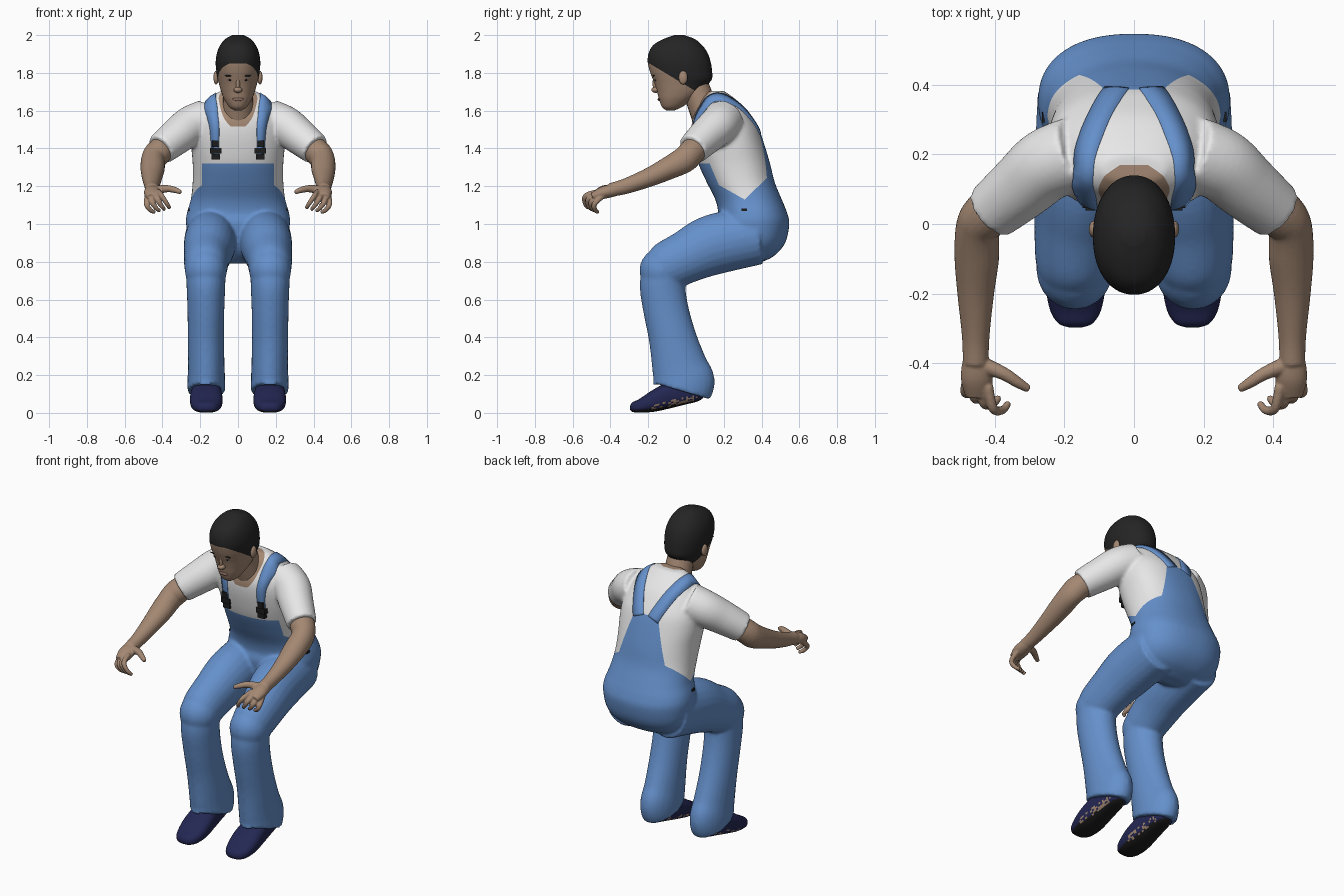
import bpy, bmesh, math, random
from mathutils import Vector as V, Matrix
from mathutils.bvhtree import BVHTree

if "Cube" in bpy.data.objects:
    bpy.data.objects.remove(bpy.data.objects["Cube"])

random.seed(4)


def mat(name, r, g, b):
    m = bpy.data.materials.new(name)
    m.diffuse_color = (r, g, b, 1)
    m.use_nodes = True
    m.node_tree.nodes["Principled BSDF"].inputs["Base Color"].default_value = m.diffuse_color
    return m


DENIM = mat("denim blue", .13, .28, .6)
WHITE = mat("shirt white", .8, .8, .8)
SKIN = mat("skin", .37, .245, .17)
HAIR = mat("hair black", .018, .018, .018)
NAVY = mat("shoe navy", .017, .02, .085)
SOLE = mat("sole black", .012, .012, .012)
LIPS = mat("lips brown", .28, .16, .12)


# ---- helpers
def resample(rows, k=6):
    """Catmull-Rom through rows of numbers."""
    r = [V(q) for q in rows]
    out = []
    for i in range(len(r) - 1):
        a, b, c, d = r[max(i - 1, 0)], r[i], r[i + 1], r[min(i + 2, len(r) - 1)]
        for j in range(k):
            t = j / k
            out.append(b + (c - a) * (t / 2) + (a * 2 - b * 5 + c * 4 - d) * (t * t / 2)
                       + (b * 3 - a - c * 3 + d) * (t ** 3 / 2))
    return out + [r[-1]]


def ring(c, u, v, p=2, n=40):
    pts = []
    for i in range(n):
        a = 2 * math.pi * i / n
        cs, sn = math.cos(a), math.sin(a)
        pts.append(c + u * math.copysign(abs(cs) ** (2 / p), cs) + v * math.copysign(abs(sn) ** (2 / p), sn))
    return pts


def skin(bm, rings):
    vs = [[bm.verts.new(p) for p in r] for r in rings]
    n = len(vs[0])
    for a, b in zip(vs, vs[1:]):
        for i in range(n):
            bm.faces.new((a[i], a[(i + 1) % n], b[(i + 1) % n], b[i]))
    bm.faces.new(vs[0])
    bm.faces.new(vs[-1])


def tube(bm, rows, s=1, ref=(0, 0, 1)):
    """rows: x, y, z, radius along ref, other radius"""
    rows = resample([(*q, q[3]) if len(q) == 4 else q for q in rows])
    cs = [V((q[0] * s, q[1], q[2])) for q in rows]
    rings = []
    for i, q in enumerate(rows):
        t = (cs[min(i + 1, len(cs) - 1)] - cs[max(i - 1, 0)]).normalized()
        u = V(ref)
        u = (u - t * u.dot(t)).normalized()
        rings.append(ring(cs[i], u * q[3], t.cross(u) * q[4], n=24))
    skin(bm, rings)


def stack(bm, rows, p):
    """rows: z, y front, y back, half width"""
    skin(bm, [ring(V((0, (f + b) / 2, z)), V((w, 0, 0)), V((0, (b - f) / 2, 0)), p, 56)
              for z, f, b, w in (tuple(q) for q in resample(rows))])


def ball(bm, loc, scale):
    bmesh.ops.create_uvsphere(bm, u_segments=20, v_segments=12, radius=1,
                              matrix=Matrix.Translation(loc) @ Matrix.Diagonal((*scale, 1)))


def box(bm, loc, scale):
    bmesh.ops.create_cube(bm, size=1, matrix=Matrix.Translation(loc) @ Matrix.Diagonal((*scale, 1)))


def finish(name, bm, mats, rule=None, planes=(), voxel=0, relax=0, smooth=True):
    bmesh.ops.recalc_face_normals(bm, faces=bm.faces)
    me = bpy.data.meshes.new(name)
    bm.to_mesh(me)
    ob = bpy.data.objects.new(name, me)
    bpy.context.collection.objects.link(ob)
    if voxel:
        m = ob.modifiers.new("blend", 'REMESH')
        m.mode, m.voxel_size = 'VOXEL', voxel
        m = ob.modifiers.new("relax", 'SMOOTH')
        m.factor, m.iterations = .5, relax
        dg = bpy.context.evaluated_depsgraph_get()
        me = bpy.data.meshes.new_from_object(ob.evaluated_get(dg))
        ob.modifiers.clear()
        ob.data = me
    for m in mats:
        me.materials.append(m)
    bm.clear()
    bm.from_mesh(me)
    for n, d in planes:          # cut clean colour borders: n.p + d = 0
        n = V(n)
        bmesh.ops.bisect_plane(bm, geom=bm.verts[:] + bm.edges[:] + bm.faces[:], dist=1e-5,
                               plane_co=n * (-d / n.length_squared), plane_no=n)
    bm.normal_update()
    for f in bm.faces:
        f.smooth = smooth
        f.material_index = rule(f.calc_center_median(), f.normal) if rule else 0
    bm.to_mesh(me)
    tree = BVHTree.FromBMesh(bm)
    bm.free()
    return tree


# ---- clothing: torso, sleeves and trouser legs blended into one surface
bm = bmesh.new()
stack(bm, [(.79, .3, .38, .08), (.83, .22, .465, .2), (.9, .18, .525, .255), (1, .16, .547, .275),
           (1.06, .17, .535, .27), (1.13, .155, .507, .25), (1.22, .11, .47, .24), (1.32, .065, .445, .24),
           (1.42, .04, .415, .248), (1.5, .03, .387, .245), (1.56, .035, .352, .225), (1.62, .06, .308, .19),
           (1.67, .085, .25, .15), (1.705, .12, .2, .09)], 2.3)
for s in (1, -1):
    tube(bm, [(.17, .2, 1.55, .11), (.25, .17, 1.52, .105), (.32, .11, 1.467, .097), (.41, .035, 1.395, .084)], s)
    tube(bm, [(.14, .38, .94, .137, .155), (.15, .15, .892, .137, .16), (.165, 0, .825, .122, .14),
              (.17, -.11, .772, .113, .128), (.17, -.165, .745, .095, .095)], s, (1, 0, 0))
    tube(bm, [(.17, -.115, .78, .108, .11), (.17, -.125, .68, .103, .12), (.17, -.107, .55, .098, .12),
              (.17, -.072, .4, .096, .126), (.168, -.035, .25, .097, .147), (.168, -.012, .165, .1, .164),
              (.168, -.022, .115, .1, .15)], s, (1, 0, 0))
    ball(bm, (.17 * s, -.127, .755), (.112, .12, .118))


def clothes(c, n):
    x, y, z = abs(c.x), c.y, c.z
    collar = 1.515 + 1.36 * (y - .03)
    if z > 1.5 and z > collar and z > collar + .9 * (x - .04):
        return 2
    if y < .31:
        blue = (x < .19 and z < 1.32) or (x < .3 and z < 1.13 + .56 * (.31 - y))
    else:
        blue = z < 1.13 + .96 * (y - .31) or (z < 1.5 and x < .08 + .3 * (1.5 - z))
    return 0 if blue or z < 1.13 else 1


cuts = [((0, 0, 1), -1.32), ((0, 0, 1), -1.5), ((0, .56, 1), -1.3036), ((0, -.96, 1), -.8324),
        ((0, -1.36, 1), -1.4742)]
for s in (1, -1):
    cuts += [((s, 0, 0), -.19), ((s, 0, .3), -.53), ((-.9 * s, -1.36, 1), -1.4382)]
body = finish("overalls_and_shirt", bm, [DENIM, WHITE, SKIN], clothes, cuts, .01, 5)

# ---- shoulder straps, buckles and pocket slits laid on the clothing
for s, side in ((1, "left"), (-1, "right")):
    bm = bmesh.new()
    path = resample([(.13 * s, .04, 1.34), (.13 * s, .03, 1.5), (.145 * s, .06, 1.6), (.15 * s, .13, 1.67),
                     (.135 * s, .2, 1.66), (.1 * s, .3, 1.6), (.048 * s, .38, 1.48)], 8)
    rings = []
    for i, p in enumerate(path):
        t = (path[min(i + 1, len(path) - 1)] - path[max(i - 1, 0)]).normalized()
        n = body.find_nearest(p)[1]
        w = n.cross(t).normalized() * (.02 + .015 * min(1, i / 16))
        r = []
        for k, h in ((-1, -.004), (0, -.004), (1, -.004), (1, .005), (0, .005), (-1, .005)):
            q = body.find_nearest(p + w * k)
            r.append(q[0] + q[1] * h)
        rings.append(r)
    skin(bm, rings)
    finish("strap_" + side, bm, [DENIM])
    bm = bmesh.new()
    for z, w, h in ((1.345, .045, .03), (1.38, .06, .03), (1.42, .035, .035)):
        q = body.find_nearest(V((.13 * s, .03, z)))[0]
        box(bm, q, (w, .034, h))
    finish("buckle_" + side, bm, [SOLE], smooth=False)
    bm = bmesh.new()
    q = body.find_nearest(V((.3 * s, .3, 1.085)))[0]
    box(bm, q, (.008, .03, .014))
    finish("pocket_slit_" + side, bm, [SOLE], smooth=False)

# ---- bare arms with hands
for s, side in ((1, "left"), (-1, "right")):
    bm = bmesh.new()
    tube(bm, [(.36, .08, 1.43, .066), (.42, .03, 1.38, .07), (.448, -.01, 1.34, .07, .064), (.452, -.1, 1.292, .06, .064),
              (.455, -.2, 1.245, .05, .053), (.455, -.32, 1.2, .041, .04), (.455, -.4, 1.18, .036, .037)], s)
    tube(bm, [(.455, -.38, 1.18, .034, .036), (.452, -.44, 1.165, .033, .046), (.448, -.495, 1.145, .02, .036)], s)
    tube(bm, [(.435, -.405, 1.18, .024), (.375, -.43, 1.187, .019), (.335, -.455, 1.18, .016), (.302, -.475, 1.168, .011)], s)
    first = [(.42, -.465, 1.17), (.405, -.53, 1.15), (.378, -.535, 1.11), (.362, -.515, 1.083)]
    last = [(.478, -.44, 1.15), (.485, -.485, 1.105), (.463, -.48, 1.073), (.44, -.465, 1.062)]
    for i in range(4):
        tube(bm, [(*V(a).lerp(V(b), i / 3), r) for a, b, r in zip(first, last, (.015, .014, .012, .01))], s)
    finish("arm_" + side, bm, [SKIN], voxel=.005, relax=2)

# ---- shoes, tipped onto the toes, with worn flecks along the sole edge
for s, side in ((1, "left"), (-1, "right")):
    bm = bmesh.new()
    rows = resample([(-.297, .02, .035, .02), (-.285, .006, .055, .05), (-.245, .001, .075, .074), (-.17, .006, .125, .086),
                     (-.08, .025, .17, .08), (0, .045, .18, .07), (.06, .06, .18, .06), (.09, .078, .14, .035)])
    skin(bm, [ring(V((.168 * s, y, (a + b) / 2)), V((w, 0, 0)), V((0, 0, (b - a) / 2)), 2.6) for y, a, b, w in
              (tuple(q) for q in rows)])

    def shoe(c, n):
        if -.18 < c.y < .06 and -.85 < n.z < -.3 and random.random() < .35:
            return 2
        return int(n.z < -.75)

    finish("shoe_" + side, bm, [NAVY, SOLE, SKIN], shoe)

# ---- neck
bm = bmesh.new()
tube(bm, [(0, .12, 1.54, .085, .08), (0, .085, 1.63, .08, .076), (0, .045, 1.74, .075, .072)], 1, (1, 0, 0))
finish("neck", bm, [SKIN])

# ---- head with cropped hair
bm = bmesh.new()
stack(bm, [(1.602, -.105, -.06, .02), (1.62, -.127, -.02, .047), (1.66, -.143, .04, .073), (1.7, -.153, .09, .089),
           (1.74, -.165, .118, .1), (1.77, -.177, .138, .108), (1.81, -.192, .138, .115), (1.86, -.203, .13, .118),
           (1.91, -.196, .112, .11), (1.95, -.17, .082, .092), (1.98, -.118, .045, .066), (2, -.06, -.01, .03)], 2.15)
ball(bm, (0, -.16, 1.71), (.023, .024, .016))
ball(bm, (0, -.161, 1.745), (.011, .016, .045))


def scalp(c, n):
    """fringe, temples and sideburns on sloping lines"""
    return int(c.z > 1.85 or (c.y > -.2 and c.z > 1.77 - .6 * (c.y + .06)) or (c.y > -.055 and c.z > 1.765))


head = finish("head", bm, [SKIN, HAIR], scalp, [((0, 0, 1), -1.85), ((0, .6, 1), -1.734), ((0, 0, 1), -1.765),
                                                 ((0, 1, 0), .055)])


def on_face(x, z):
    return head.ray_cast(V((x, -1, z)), V((0, 1, 0)))[0]


# ---- ears, eyes, brows and mouth
ears, eyes, whites, mouth = (bmesh.new() for _ in range(4))
for s in (1, -1):
    ball(ears, (.116 * s, -.015, 1.775), (.014, .024, .036))
    ball(whites, on_face(.043 * s, 1.762), (.013, .003, .004))
    ball(eyes, on_face(.043 * s, 1.762), (.008, .005, .005))
    ball(eyes, on_face(.045 * s, 1.785), (.026, .005, .004))
ball(mouth, on_face(0, 1.66), (.03, .007, .009))
finish("ears", ears, [SKIN])
finish("eye_whites", whites, [WHITE])
finish("eyes_and_brows", eyes, [HAIR])
finish("lips", mouth, [LIPS])
